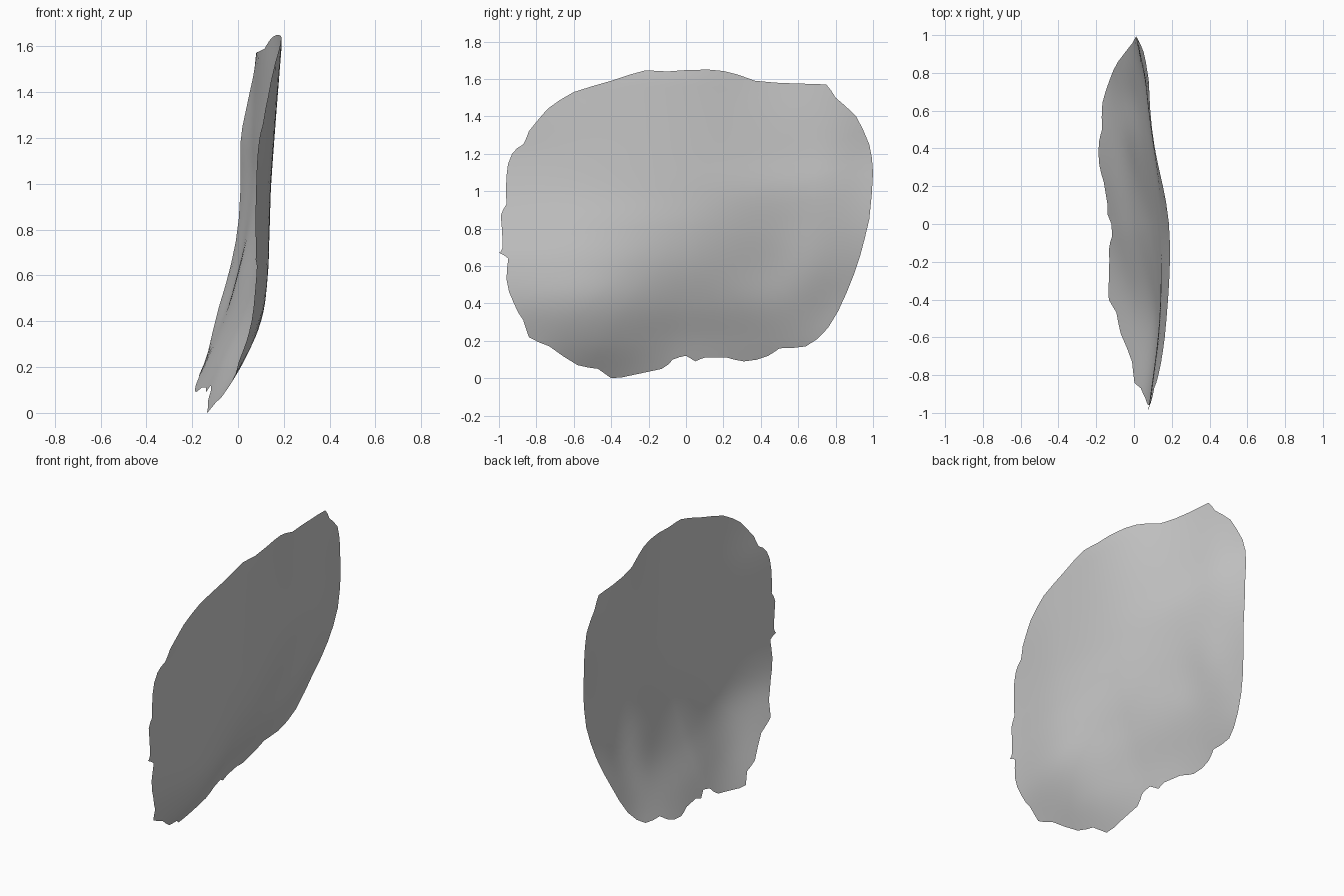
import bpy
import bmesh
import math
import random

random.seed(4)

cube = bpy.data.objects.get("Cube")
if cube:
    bpy.data.objects.remove(cube, do_unlink=True)

# Ragged rim of the sheet, as (y, z)
RIM = [
    (1, 1.1), (.98, 1.25), (.91, 1.4), (.8, 1.5), (.75, 1.57), (.6, 1.575),
    (.37, 1.59), (.27, 1.625), (.12, 1.65), (-.1, 1.64), (-.22, 1.645),
    (-.4, 1.59), (-.6, 1.53), (-.74, 1.44), (-.84, 1.32), (-.87, 1.25),
    (-.93, 1.2), (-.96, 1.08), (-.96, .93), (-.99, .87), (-.98, .7),
    (-1, .67), (-.95, .64), (-.96, .53), (-.92, .4), (-.87, .31),
    (-.84, .22), (-.73, .17), (-.58, .07), (-.47, .05), (-.4, 0),
    (-.27, .02), (-.13, .05), (-.07, .1), (0, .12), (.05, .09),
    (.1, .11), (.22, .11), (.31, .09), (.44, .12), (.5, .16),
    (.64, .17), (.76, .27), (.86, .46), (.93, .65), (.98, .85),
]

# Sideways bulge: one row per step of height, each running from front to back
BULGE = [
    (-.08, -.125, -.17, -.25, -.22),
    (-.02, .01, -.085, -.15, -.15),
    (.05, .1, .01, -.065, -.12),
    (.075, .13, .08, -.01, -.05),
    (.075, .135, .12, .045, -.005),
    (.075, .135, .14, .085, .01),
    (.085, .145, .155, .09, .01),
    (.11, .16, .17, .095, .04),
    (.13, .175, .185, .095, .075),
]
ROW_STEP = .2
COLUMN_STEP = .5
RINGS = 26
CENTRE_Y, CENTRE_Z = 0, .88


def smooth_sample(values, position):
    """Smooth curve through evenly spaced values."""
    last = len(values) - 1
    position = min(max(position, 0), last)
    index = min(int(position), last - 1)
    t = position - index
    b, c = values[index], values[index + 1]
    a = values[index - 1] if index > 0 else 2 * b - c
    d = values[index + 2] if index + 2 <= last else 2 * c - b
    return b + t * ((c - a) + t * ((2 * a - 5 * b + 4 * c - d)
                    + t * (3 * (b - c) + d - a))) / 2


def swelling(y, z, at_y, at_z, width, height, depth):
    """Soft raised patch."""
    return depth * math.exp(-((y - at_y) / width) ** 2 - ((z - at_z) / height) ** 2)


def surface_x(y, z):
    column = (y + 1) / COLUMN_STEP
    x = smooth_sample([smooth_sample(row, column) for row in BULGE], z / ROW_STEP)
    x += swelling(y, z, .66, .58, .15, .2, .02)
    x += swelling(y, z, .78, 1.15, .14, .25, .01)
    return x


def ragged(points):
    """Split every rim segment on a smooth curve, nudged for a torn edge."""
    result = []
    count = len(points)
    for i, (y, z) in enumerate(points):
        near = [points[(i + k) % count] for k in (-1, 0, 1, 2)]
        middle_y, middle_z = [smooth_sample(axis, 1.5) for axis in zip(*near)]
        nudge = 1 + random.uniform(-.004, .004)
        result.append((y, z))
        result.append((max(-1, min(1, middle_y * nudge)),
                       max(0, CENTRE_Z + (middle_z - CENTRE_Z) * nudge)))
    return result


def build_sheet(name, material):
    rim = ragged(RIM)
    count = len(rim)
    bm = bmesh.new()
    hub = bm.verts.new((surface_x(CENTRE_Y, CENTRE_Z), CENTRE_Y, CENTRE_Z))
    previous = None
    # Concentric rings from the hub out to the rim
    for ring in range(1, RINGS + 1):
        scale = ring / RINGS
        current = []
        for rim_y, rim_z in rim:
            y = CENTRE_Y + (rim_y - CENTRE_Y) * scale
            z = CENTRE_Z + (rim_z - CENTRE_Z) * scale
            current.append(bm.verts.new((surface_x(y, z), y, z)))
        for i in range(count):
            j = (i + 1) % count
            if previous is None:
                bm.faces.new((hub, current[i], current[j]))
            else:
                bm.faces.new((previous[i], current[i], current[j], previous[j]))
        previous = current
    for face in bm.faces:
        face.smooth = True
    mesh = bpy.data.meshes.new(name)
    bm.to_mesh(mesh)
    bm.free()
    mesh.materials.append(material)
    sheet = bpy.data.objects.new(name, mesh)
    bpy.context.collection.objects.link(sheet)
    return sheet


# One plain grey for the whole sheet
grey = bpy.data.materials.new("plain_grey")
grey.use_nodes = True
colour = (.6, .6, .6, 1)
grey.diffuse_color = colour
grey.node_tree.nodes["Principled BSDF"].inputs["Base Color"].default_value = colour

build_sheet("curved_sheet", grey)
